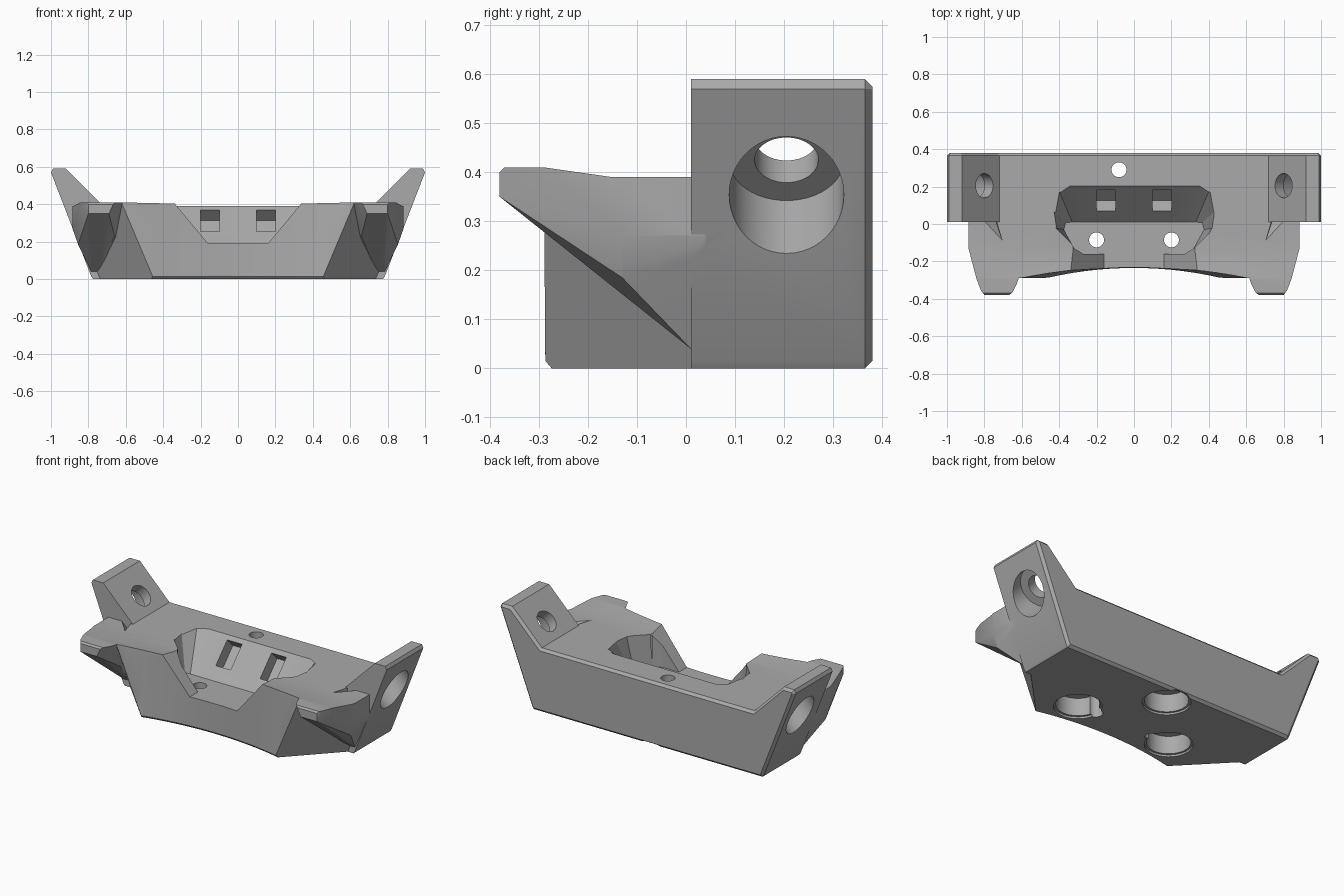
import bpy, bmesh, math
from mathutils import Vector

cube = bpy.data.objects.get("Cube")
if cube:
    bpy.data.objects.remove(cube, do_unlink=True)

grey = bpy.data.materials.new("matte grey")
grey.use_nodes = True
colour = (0.4, 0.4, 0.4, 1)
grey.diffuse_color = colour
grey.node_tree.nodes["Principled BSDF"].inputs["Base Color"].default_value = colour


def finish(name, bm):
    bmesh.ops.recalc_face_normals(bm, faces=bm.faces)
    mesh = bpy.data.meshes.new(name)
    bm.to_mesh(mesh)
    bm.free()
    mesh.materials.append(grey)
    obj = bpy.data.objects.new(name, mesh)
    bpy.context.collection.objects.link(obj)
    return obj


def loft(name, loops, bevel=0):
    """Skin closed loops of equal length, optionally chamfering the last rim."""
    bm = bmesh.new()
    rings = [[bm.verts.new(p) for p in loop] for loop in loops]
    n = len(rings[0])
    for a, b in zip(rings, rings[1:]):
        for i in range(n):
            j = (i + 1) % n
            bm.faces.new((a[i], a[j], b[j], b[i]))
    bm.faces.new(rings[0])
    cap = bm.faces.new(rings[-1])
    bmesh.ops.recalc_face_normals(bm, faces=bm.faces)
    if bevel:
        bmesh.ops.bevel(bm, geom=list(cap.edges), offset=bevel, segments=1,
                        affect='EDGES', clamp_overlap=True)
    return finish(name, bm)


def hull(name, points):
    bm = bmesh.new()
    for p in points:
        bm.verts.new(p)
    bmesh.ops.convex_hull(bm, input=bm.verts)
    loose = [v for v in bm.verts if not v.link_faces]
    bmesh.ops.delete(bm, geom=loose, context='VERTS')
    bmesh.ops.dissolve_limit(bm, angle_limit=0.01, verts=bm.verts, edges=bm.edges)
    return finish(name, bm)


def rod(name, start, end, radius, sides=48):
    start, end = Vector(start), Vector(end)
    axis = end - start
    bm = bmesh.new()
    bmesh.ops.create_cone(bm, cap_ends=True, segments=sides, radius1=radius,
                          radius2=radius, depth=axis.length)
    obj = finish(name, bm)
    turn = axis.to_track_quat('Z', 'Y').to_matrix().to_4x4()
    turn.translation = (start + end) / 2
    obj.data.transform(turn)
    return obj


def combine(target, other, operation):
    mod = target.modifiers.new(operation, 'BOOLEAN')
    mod.operation, mod.object, mod.solver = operation, other, 'EXACT'
    bpy.context.view_layer.objects.active = target
    bpy.ops.object.modifier_apply(modifier=mod.name)
    bpy.data.objects.remove(other, do_unlink=True)


def both(points):
    """Close a half outline with its mirror image across x = 0."""
    return points + [(-p[0],) + tuple(p[1:]) for p in reversed(points)]


# Rear block with the two angled ears
ears = both([(.775, 0), (.785, .015), (1, .57), (.99, .59), (.92, .59), (.72, .39)])
body = loft("mounting_bracket", [[(x, y, z) for x, z in ears] for y in (.01, .38)], .015)

# Front block, narrowing downward, with a hollow curved face
front = hull("front_block", both([(.45, -.287, 0), (.765, .04, 0),
                                  (.62, -.29, .41), (.64, -.29, .45),
                                  (.74, .04, .45), (.74, .04, .1)]))


def arc(radius, middle, z):
    xs = [-.8 + i * .05 for i in range(33)]
    centre = middle - radius
    edge = [(x, centre + math.sqrt(radius ** 2 - x * x), z) for x in xs]
    return edge + [(.8, -1, z), (-.8, -1, z)]


combine(front, loft("front_curve", [arc(2, -.205, -.015), arc(2.05, -.235, .015),
                                    arc(3.3, -.228, .46)]), 'DIFFERENCE')

# Side lugs with sloping undersides
for s in (1, -1):
    lug = [(.60, -.27, .45), (.62, -.30, .45), (.62, -.35, .45), (.645, -.38, .45),
           (.80, -.38, .45), (.83, -.34, .45), (.885, -.13, .45), (.885, .04, .45),
           (.885, .04, .27), (.885, -.13, .27), (.69, -.38, .35), (.80, -.38, .35),
           (.855, -.13, .185), (.80, -.005, .1), (.785, .01, .04), (.74, .01, .04),
           (.66, -.20, .23), (.62, -.04, .2), (.62, .04, .2), (.78, .04, .04)]
    combine(front, hull("lug", [(s * x, y, z) for x, y, z in lug]), 'UNION')

# Top surface rising gently toward the front
top = [(.1, .39), (-.15, .39), (-.29, .41), (-.37, .41), (-.40, .38), (-.40, .7), (.1, .7)]
combine(front, loft("top_trim", [[(x, y, z) for y, z in top] for x in (-1.2, 1.2)]), 'DIFFERENCE')
combine(body, front, 'UNION')

# Central pocket with a sloping back wall, and its tapered front opening
floor = both([(.27, -.16, .19), (.32, -.13, .19), (.375, -.03, .19),
              (.365, .008, .19), (.33, .01, .19), (.29, .01, .19)])
rim = both([(.27, -.16, .45), (.32, -.13, .45), (.43, -.02, .45),
            (.445, .08, .45), (.42, .22, .45), (.36, .26, .45)])
combine(body, loft("pocket", [floor, rim]), 'DIFFERENCE')
mouth = both([(.16, .19), (.377, .45)])
combine(body, loft("mouth", [[(x, y, z) for x, z in mouth] for y in (-.5, -.10)]), 'DIFFERENCE')

# Square sockets sunk into the sloping wall
for s in (1, -1):
    square = [(s * .10, -1), (s * .20, -1), (s * .20, 1), (s * .10, 1)]
    rings = []
    for depth in (-.05, .08):
        rings.append([(x, .125 + .055 * t + depth * .7, .312 + .058 * t - depth * .7)
                      for x, t in square])
    combine(body, loft("socket", rings), 'DIFFERENCE')

# Screw holes and counterbores through the ears
for s in (1, -1):
    def on_axis(t):
        return (s * (.80 + t), .205, .47 - t)
    combine(body, rod("ear_hole", on_axis(-.15), on_axis(.2), .065), 'DIFFERENCE')
    combine(body, rod("ear_counterbore", on_axis(.045), on_axis(.3), .117), 'DIFFERENCE')

# Round recesses underneath, each with a narrow through hole
for big, small in (((.32, -.09), (.20, -.085)), ((-.32, -.09), (-.20, -.085)),
                   ((-.02, .25), (-.08, .29))):
    combine(body, rod("recess", (*big, -.1), (*big, .12), .12), 'DIFFERENCE')
    combine(body, rod("recess_rim", (*big, -.1), (*big, .012), .132), 'DIFFERENCE')
    combine(body, rod("through_hole", (*small, -.1), (*small, .5), .04, 32), 'DIFFERENCE')

# Smooth the round walls, keep the edges crisp
bpy.ops.object.select_all(action='DESELECT')
body.select_set(True)
bpy.context.view_layer.objects.active = body
bpy.ops.object.shade_smooth_by_angle(angle=math.radians(20))
